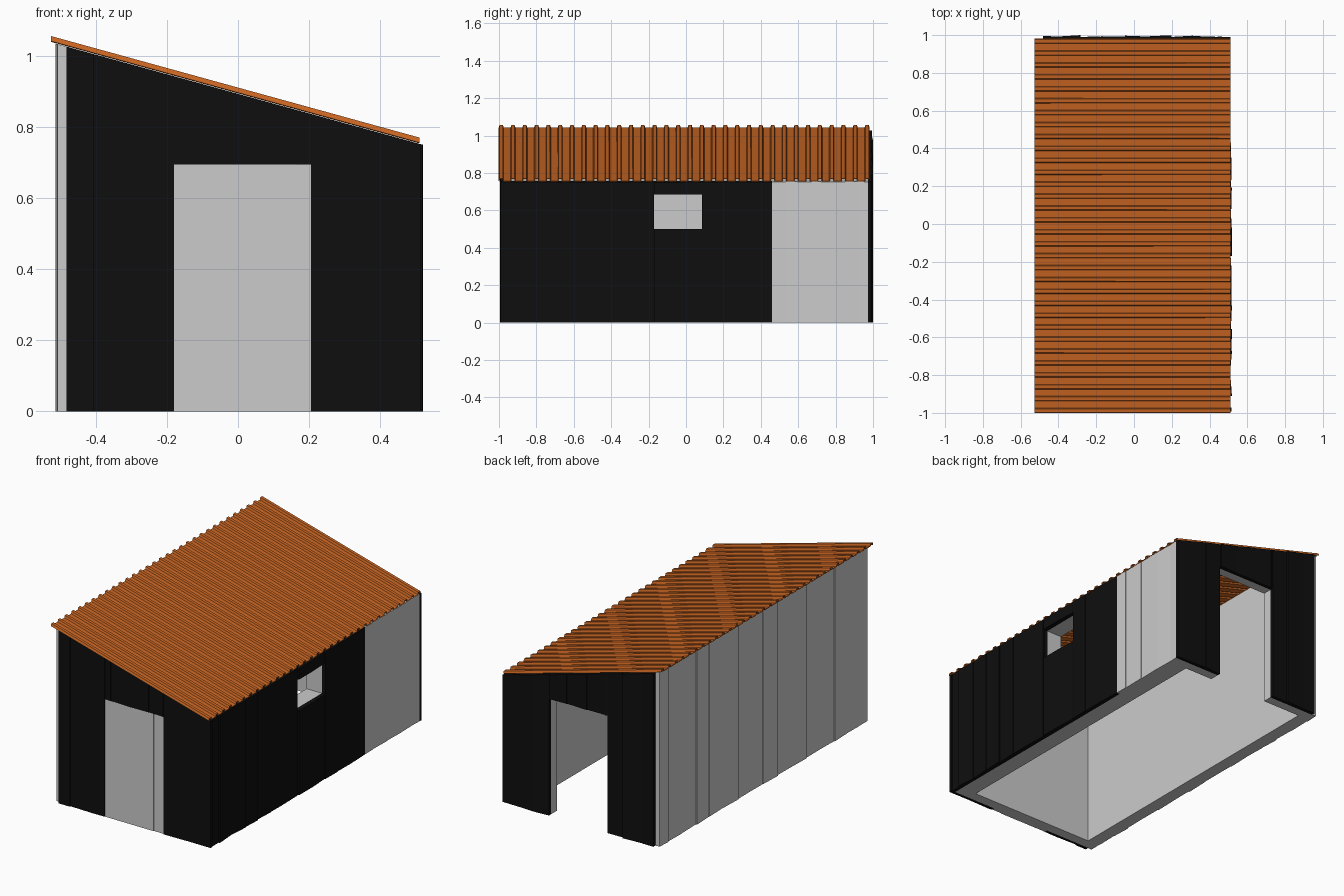
import bpy
import bmesh
import random

random.seed(4)
cube = bpy.data.objects.get("Cube")
if cube:
    bpy.data.objects.remove(cube, do_unlink=True)


def make_material(name, rgb):
    m = bpy.data.materials.new(name)
    m.use_nodes = True
    m.diffuse_color = (*rgb, 1)
    m.node_tree.nodes["Principled BSDF"].inputs["Base Color"].default_value = (*rgb, 1)
    return m


BLACK = make_material("black_timber", (0.0045, 0.0045, 0.0045))
GREY = make_material("pale_grey", (0.6, 0.6, 0.6))
ORANGE = make_material("orange_metal", (0.6, 0.135, 0.017))

SLOPE = -0.2754
EAVE = 0.896          # roof underside height at x = 0


def roof_z(x):
    return EAVE + SLOPE * x


def finish(bm, name, material):
    bmesh.ops.recalc_face_normals(bm, faces=bm.faces)
    mesh = bpy.data.meshes.new(name)
    bm.to_mesh(mesh)
    bm.free()
    mesh.materials.append(material)
    obj = bpy.data.objects.new(name, mesh)
    bpy.context.collection.objects.link(obj)
    return obj


def prism(bm, plan, z0, z1):
    """Upright prism on a four-point plan; z1 None follows the roof."""
    low = [bm.verts.new((x, y, z0)) for x, y in plan]
    top = [bm.verts.new((x, y, roof_z(x) - 0.003 if z1 is None else z1)) for x, y in plan]
    bm.faces.new(low)
    bm.faces.new(top)
    for i in range(4):
        j = (i + 1) % 4
        bm.faces.new((low[i], low[j], top[j], top[i]))


def wall(name, material, axis, start, end, inner, outer, hole=None, step=None, wobble=0.0):
    """Wall along an axis, cut by one opening and optionally split in boards."""
    cuts = {start, end}
    if hole:
        cuts |= {hole[0], hole[1]}
    if step:
        u = start + step * 0.6
        while u < end - step * 0.3:
            cuts.add(u)
            u += step * random.uniform(0.9, 1.1)
    cuts = sorted(cuts)
    side = 1 if outer > inner else -1
    bm = bmesh.new()
    for a, b in zip(cuts, cuts[1:]):
        o1, o2 = (outer + side * random.uniform(0, wobble) for _ in range(2))
        plan = [(a, inner), (b, inner), (b, o2), (a, o1)]
        if axis == "y":
            plan = [(v, u) for u, v in plan]
        if hole and hole[0] <= (a + b) / 2 <= hole[1]:
            if hole[2] > 0:
                prism(bm, plan, 0, hole[2])
            if hole[3] is not None:
                prism(bm, plan, hole[3], None)
        else:
            prism(bm, plan, 0, None)
    return finish(bm, name, material)


DOOR = (-0.18, 0.205, 0, 0.695)
WINDOW = (-0.17, 0.085, 0.5, 0.685)
BOARD = 0.125

# Inner wall shell
wall("front_wall_core", GREY, "x", -0.485, 0.49, -0.912, -0.972)
wall("back_wall_core", GREY, "x", -0.485, 0.49, 0.917, 0.972, DOOR)
wall("high_wall_core", GREY, "y", -0.912, 0.917, -0.43, -0.485)
wall("low_wall_core", GREY, "y", -0.912, 0.917, 0.39, 0.49, WINDOW)

# Vertical board cladding
wall("front_boards", BLACK, "x", -0.482, 0.515, -0.972, -0.987, DOOR, BOARD, 0.008)
wall("back_boards", BLACK, "x", -0.482, 0.51, 0.972, 0.988, DOOR, BOARD, 0.012)
wall("high_side_boards", GREY, "y", -0.975, 0.975, -0.485, -0.505, None, BOARD, 0.008)
wall("low_side_dark_boards", BLACK, "y", -0.985, 0.46, 0.49, 0.508, WINDOW, BOARD, 0.012)
wall("low_side_pale_boards", GREY, "y", 0.46, 0.972, 0.49, 0.507, None, BOARD, 0.004)

# Closed front door made of pale boards
bm = bmesh.new()
edges = [DOOR[0], -0.11, 0.015, 0.14, DOOR[1]]
for a, b in zip(edges, edges[1:]):
    y = -0.987 - random.uniform(0, 0.004)
    prism(bm, [(a, -0.972), (b, -0.972), (b, y), (a, y)], 0, DOOR[3])
finish(bm, "front_door", GREY)

# Corrugated roof sheet
RIDGES = 32
FIRST, LAST = -0.988, 0.968
RISE = 0.013
profile = []
for i in range(RIDGES):
    y = FIRST + (LAST - FIRST) * i / (RIDGES - 1)
    profile += [(y - 0.012, 0), (y - 0.008, RISE), (y + 0.008, RISE), (y + 0.012, 0)]
bm = bmesh.new()
rows = [[bm.verts.new((x, y, roof_z(x) + h)) for y, h in profile] for x in (-0.526, 0.51)]
for i in range(len(profile) - 1):
    bm.faces.new((rows[0][i], rows[1][i], rows[1][i + 1], rows[0][i + 1]))
roof = finish(bm, "corrugated_roof", ORANGE)
sheet = roof.modifiers.new("sheet_thickness", "SOLIDIFY")
sheet.thickness = 0.004
sheet.offset = 0
